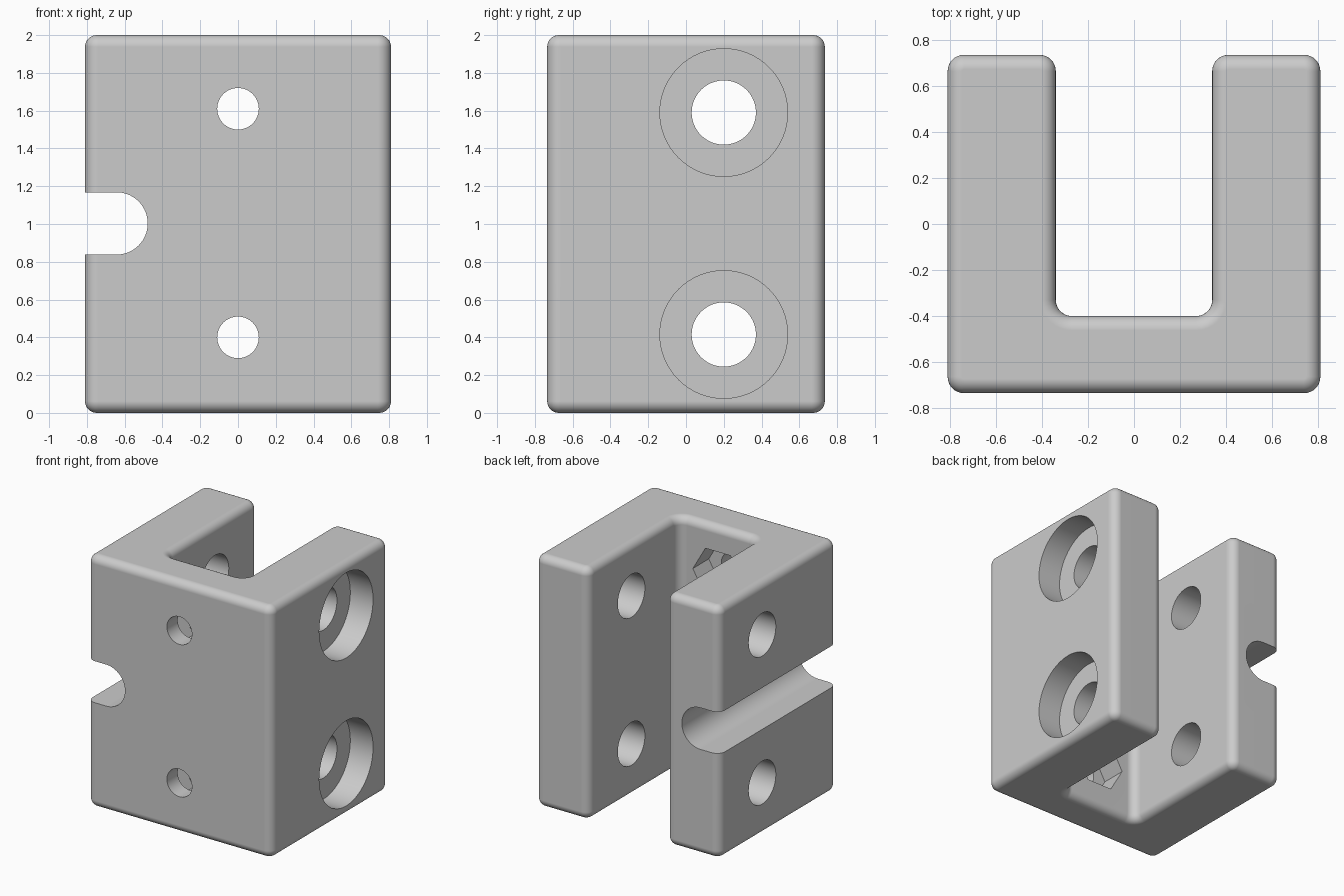
import bpy
import bmesh
import math
from mathutils import Vector

cube = bpy.data.objects.get("Cube")
if cube:
    bpy.data.objects.remove(cube, do_unlink=True)

grey = bpy.data.materials.new("plain_grey")
grey.use_nodes = True
grey.diffuse_color = (0.6, 0.6, 0.6, 1)
grey.node_tree.nodes["Principled BSDF"].inputs["Base Color"].default_value = (0.6, 0.6, 0.6, 1)

HOLE_Z = (0.415, 1.59)     # cross bores through the arms
SCREW_Z = (0.4, 1.61)      # screw holes in the front wall
BORE_Y = 0.2


def prism(points, axis, start, end):
    """Extrude a flat outline along x, y or z and return its bmesh."""
    def place(a, b, t):
        return Vector({"x": (t, a, b), "y": (a, t, b), "z": (a, b, t)}[axis])
    bm = bmesh.new()
    face = bm.faces.new([bm.verts.new(place(a, b, start)) for a, b in points])
    moved = bmesh.ops.extrude_face_region(bm, geom=[face])["geom"]
    bmesh.ops.translate(bm, vec=place(0, 0, end - start),
                        verts=[v for v in moved if isinstance(v, bmesh.types.BMVert)])
    bmesh.ops.recalc_face_normals(bm, faces=bm.faces)
    return bm


def to_object(bm, name):
    mesh = bpy.data.meshes.new(name)
    bm.to_mesh(mesh)
    bm.free()
    mesh.materials.append(grey)
    obj = bpy.data.objects.new(name, mesh)
    bpy.context.collection.objects.link(obj)
    return obj


def arc(cx, cy, radius, first, last, count):
    angles = [math.radians(first + (last - first) * i / count) for i in range(count + 1)]
    return [(cx + radius * math.cos(a), cy + radius * math.sin(a)) for a in angles]


def ring(cx, cy, radius, sides=64):
    return arc(cx, cy, radius, 0, 360, sides)[:-1]


# U-shaped body: round the upright corners, then the top and bottom rims
half = [(0.81, -0.735), (0.81, 0.735), (0.34, 0.735), (0.34, -0.4)]
outline = half + [(-x, y) for x, y in reversed(half)]
bm = prism(outline, "z", 0, 2)
upright = [e for e in bm.edges if abs(e.verts[0].co.z - e.verts[1].co.z) > 1]
bmesh.ops.bevel(bm, geom=upright, offset=0.07, offset_type="OFFSET",
                segments=8, profile=0.5, affect="EDGES")
rims = [e for e in bm.edges if abs(e.verts[0].co.z - e.verts[1].co.z) < 0.01]
bmesh.ops.bevel(bm, geom=rims, offset=0.062, offset_type="OFFSET",
                segments=8, profile=0.5, affect="EDGES")
bmesh.ops.recalc_face_normals(bm, faces=bm.faces)
body = to_object(bm, "clamp_body")

# Cutters
cutters = []


def cut(name, points, axis, start, end):
    cutters.append(to_object(prism(points, axis, start, end), name))


for z in HOLE_Z:
    cut("cross_bore_cutter", ring(BORE_Y, z, 0.17), "x", -1, 1)
    cut("counterbore_cutter", ring(BORE_Y, z, 0.338), "x", 0.61, 1)
for z in SCREW_Z:
    cut("screw_hole_cutter", ring(0, z, 0.11), "y", -1, -0.3)
    cut("nut_pocket_cutter", ring(0, z, 0.22, 6), "y", -0.6, -0.3)

# Round-ended groove along the right side
groove = [(-1, 0.838)] + arc(-0.643, 1.003, 0.165, -90, 90, 32) + [(-1, 1.168)]
cut("side_groove_cutter", groove, "y", -1, 1)

bpy.ops.object.select_all(action="DESELECT")
body.select_set(True)
bpy.context.view_layer.objects.active = body
for cutter in cutters:
    cutter.hide_render = True
    mod = body.modifiers.new("cut", "BOOLEAN")
    mod.operation = "DIFFERENCE"
    mod.solver = "EXACT"
    mod.object = cutter
    bpy.ops.object.modifier_apply(modifier=mod.name)
    bpy.data.objects.remove(cutter, do_unlink=True)

# Smooth rounds, crisp hole edges, flat broad faces
bpy.ops.object.shade_smooth_by_angle(angle=math.radians(30))
normals = body.modifiers.new("flat_face_normals", "WEIGHTED_NORMAL")
normals.keep_sharp = True
